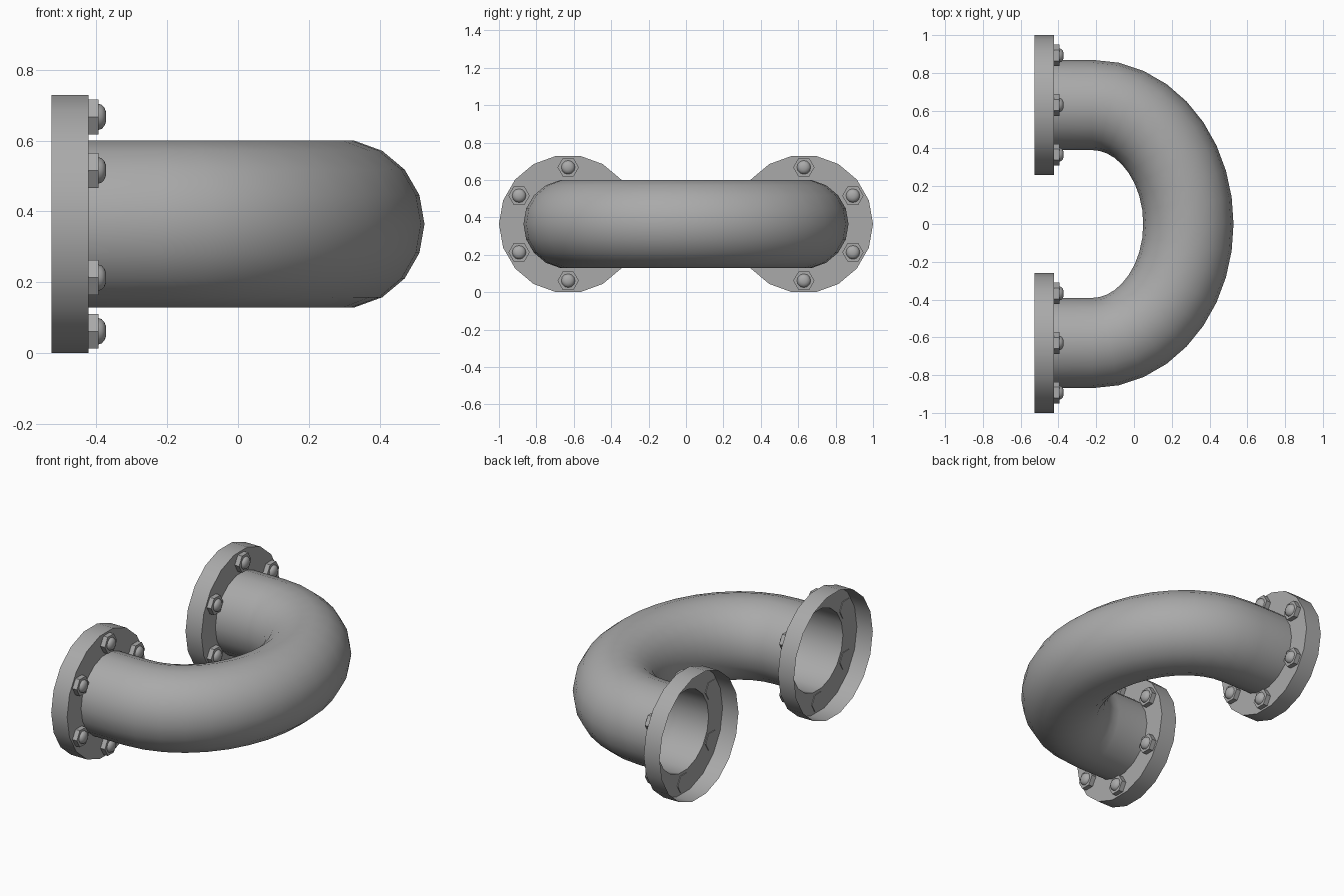
import bpy, bmesh
from math import sin, cos, pi, hypot

if "Cube" in bpy.data.objects:
    bpy.data.objects.remove(bpy.data.objects["Cube"])

N = 18                      # sides of pipe and flange
R_PIPE, R_FLANGE = 0.239, 0.37
CY, CZ = 0.63, R_FLANGE * cos(pi / N)
X_BACK, X_FACE, X_BEND, X_APEX = -0.527, -0.4225, -0.22, 0.288

# Dark grey metal
metal = bpy.data.materials.new("dark_metal")
metal.diffuse_color = (0.4, 0.4, 0.4, 1)
metal.use_nodes = True
metal.node_tree.nodes["Principled BSDF"].inputs["Base Color"].default_value = metal.diffuse_color


def loft(name, rings, cap_start=False, cap_end=False):
    """Skin a list of equal-length point rings into one object."""
    bm = bmesh.new()
    vs = [[bm.verts.new(p) for p in r] for r in rings]
    n = len(rings[0])
    for a, b in zip(vs, vs[1:]):
        for i in range(n):
            j = (i + 1) % n
            bm.faces.new((a[i], a[j], b[j], b[i]))
    if cap_start:
        bm.faces.new(vs[0][::-1])
    if cap_end:
        bm.faces.new(vs[-1])
    bmesh.ops.recalc_face_normals(bm, faces=bm.faces)
    me = bpy.data.meshes.new(name)
    bm.to_mesh(me)
    bm.free()
    me.materials.append(metal)
    ob = bpy.data.objects.new(name, me)
    bpy.context.collection.objects.link(ob)
    bpy.ops.object.select_all(action='DESELECT')
    ob.select_set(True)
    bpy.context.view_layer.objects.active = ob
    bpy.ops.object.shade_smooth_by_angle(angle=0.6)
    return ob


def ring(x, y, z, r, n, nx=0.0, ny=1.0):
    """Circle around (x, y, z) spanned by the horizontal normal and z."""
    return [(x + nx * r * cos(2 * pi * i / n), y + ny * r * cos(2 * pi * i / n),
             z + r * sin(2 * pi * i / n)) for i in range(n)]


# U-shaped pipe: straight ends joined by a half-elliptical bend
a, b = X_APEX - X_BEND, CY
rings = [ring(X_FACE, CY, CZ, R_PIPE, N)]
for k in range(19):
    t = pi * k / 18
    nx, ny = sin(t) / a, cos(t) / b
    d = hypot(nx, ny)
    rings.append(ring(X_BEND + a * sin(t), b * cos(t), CZ, R_PIPE, N, nx / d, ny / d))
rings.append(ring(X_FACE, -CY, CZ, R_PIPE, N, 0, -1))
loft("pipe", rings)

for side, s in (("left", -1), ("right", 1)):
    # Flange: open-backed thin rim with a ring-shaped face
    loft("flange_" + side, [ring(X_BACK, s * CY, CZ, R_FLANGE, N),
                            ring(X_FACE, s * CY, CZ, R_FLANGE, N),
                            ring(X_FACE, s * CY, CZ, R_PIPE, N)])
    for k in range(6):
        ang = pi / 6 + k * pi / 3
        y, z = s * CY + 0.303 * cos(ang), CZ + 0.303 * sin(ang)
        # Hex nut, its back just showing behind the flange face
        loft(f"nut_{side}_{k}", [ring(X_FACE - 0.004, y, z, 0.057, 6),
                                 ring(-0.394, y, z, 0.057, 6)], True, True)
        # Domed bolt end
        loft(f"bolt_{side}_{k}", [ring(-0.394 + 0.023 * sin(t), y, z, 0.037 * cos(t), 12)
                                  for t in (0, 0.4, 0.8, 1.2)], False, True)
